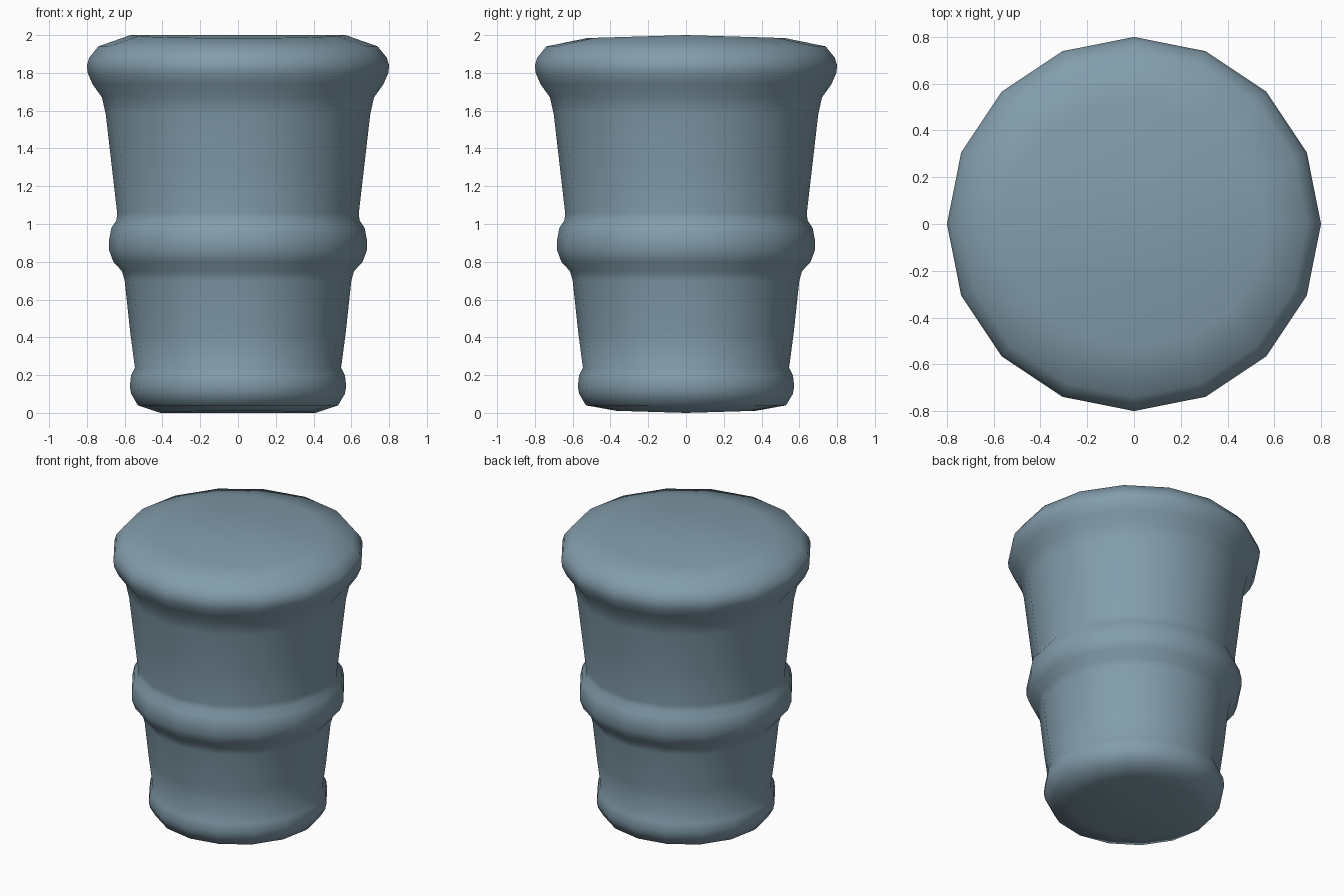
import bpy
import bmesh
from math import cos, sin, tau

cube = bpy.data.objects.get("Cube")
if cube:
    bpy.data.objects.remove(cube, do_unlink=True)

SIDES = 16

# Outline from base to rim: (radius, height)
PROFILE = [
    (0.53, 0.04), (0.565, 0.1), (0.573, 0.14), (0.566, 0.2), (0.546, 0.24),
    (0.571, 0.43), (0.6, 0.7), (0.614, 0.75), (0.66, 0.8), (0.682, 0.86),
    (0.682, 0.92), (0.67, 0.98), (0.643, 1.02), (0.64, 1.06), (0.67, 1.32),
    (0.7, 1.58), (0.72, 1.67), (0.77, 1.74), (0.796, 1.8), (0.8, 1.84),
    (0.788, 1.88), (0.74, 1.94),
]

# Single painted colour
paint = bpy.data.materials.new("blue grey")
paint.use_nodes = True
colour = (0.225, 0.335, 0.41, 1)
paint.diffuse_color = colour
paint.node_tree.nodes["Principled BSDF"].inputs["Base Color"].default_value = colour

bm = bmesh.new()


def ring(radius, height, squash=1.0, slope=0.0):
    """Ring of vertices; slope shifts height away from the ridge at y = 0."""
    verts = []
    for i in range(SIDES):
        x = radius * cos(tau * i / SIDES)
        y = radius * squash * sin(tau * i / SIDES)
        verts.append(bm.verts.new((x, y, height + slope * abs(y))))
    return verts


def cap(verts):
    """Close a ring with strips running along x, leaving a slight ridge."""
    quarter = SIDES // 4
    half = SIDES // 2
    for i in range(-quarter, quarter):
        corners = [verts[i], verts[i + 1], verts[half - i - 1], verts[half - i]]
        bm.faces.new(list(dict.fromkeys(corners)))


# Body walls with base, middle and rim bands, plus slightly ridged ends
rings = [ring(0.41, 0.0, 0.9, 0.03)]
rings += [ring(r, z) for r, z in PROFILE]
rings.append(ring(0.57, 2.0, 0.92, -0.03))
for low, high in zip(rings, rings[1:]):
    for i in range(SIDES):
        j = (i + 1) % SIDES
        bm.faces.new((low[i], low[j], high[j], high[i]))
cap(rings[0])
cap(rings[-1])

bmesh.ops.recalc_face_normals(bm, faces=bm.faces)
for face in bm.faces:
    face.smooth = True

mesh = bpy.data.meshes.new("banded_barrel")
bm.to_mesh(mesh)
bm.free()
mesh.materials.append(paint)
barrel = bpy.data.objects.new("banded_barrel", mesh)
bpy.context.collection.objects.link(barrel)
